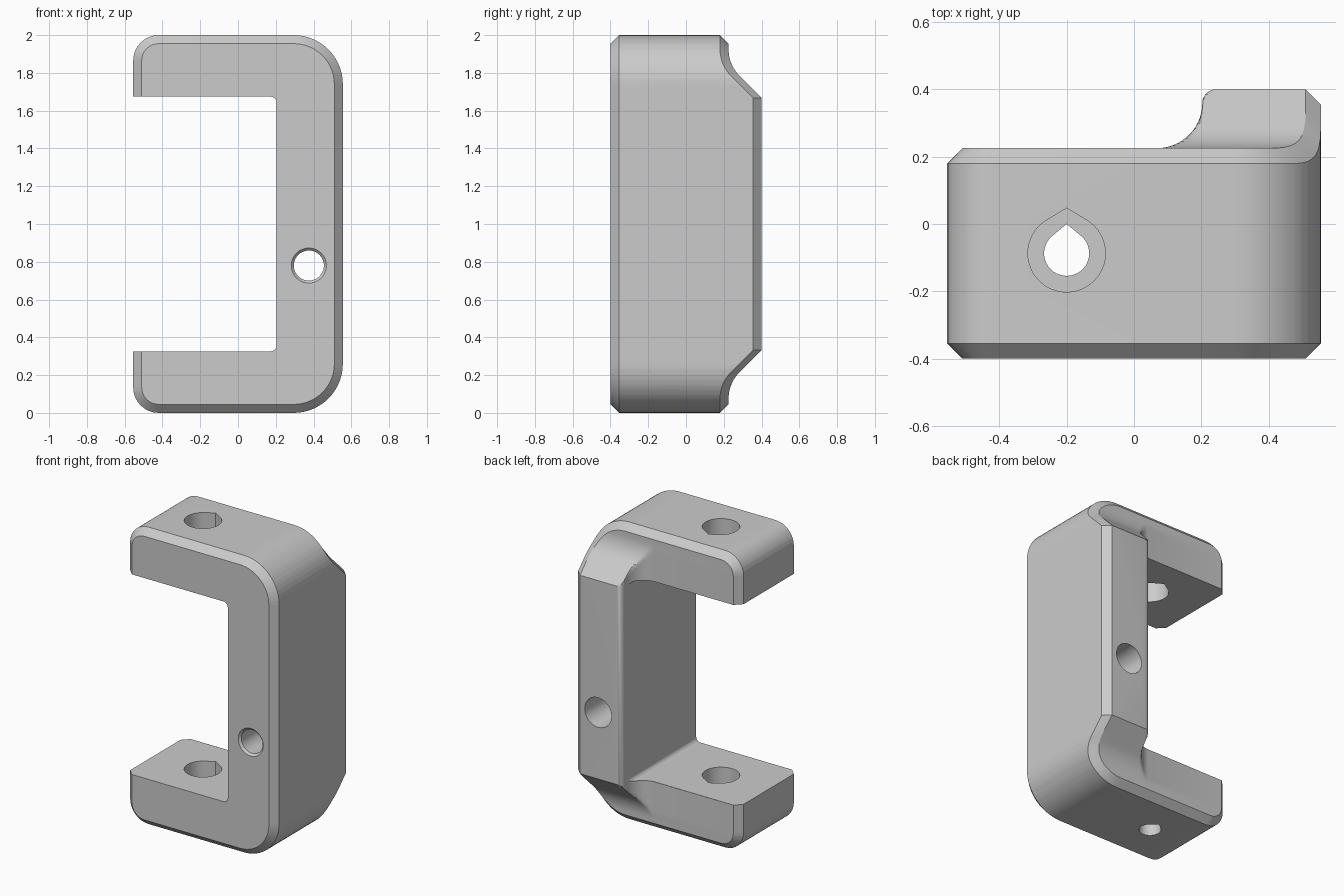
import bpy, bmesh
from math import sin, cos, pi, sqrt, radians

cube = bpy.data.objects.get("Cube")
if cube:
    bpy.data.objects.remove(cube, do_unlink=True)

grey = bpy.data.materials.new("light_grey")
grey.use_nodes = True
colour = (0.6, 0.6, 0.6, 1)
grey.diffuse_color = colour
grey.node_tree.nodes["Principled BSDF"].inputs["Base Color"].default_value = colour

W, CH = 0.555, 0.045           # half width, chamfer
IN_X, IN_H, IN_R = 0.204, 0.674, 0.03   # inner opening edge, half height, fillet
ARM_Y, SPINE_Y = 0.225, 0.4    # back faces of arms and spine
FIL, RND, RX = 0.135, 0.04, 0.203
KINK, RAMP_R = 0.668, 0.2
RAMP_TOP = SPINE_Y - ARM_Y + KINK + RAMP_R * (sqrt(2) - 1)
RAMP_MID = RAMP_TOP - RAMP_R * sqrt(0.5)


def arc(cx, cz, r, a0, a1, n):
    return [(cx + r * cos(radians(a0 + (a1 - a0) * i / n)),
             cz + r * sin(radians(a0 + (a1 - a0) * i / n))) for i in range(n + 1)]


def outer_path(inset):
    """Open outer edge of the C, from upper arm tip round to lower arm tip."""
    rl, rr = 0.135, 0.26
    top = [(-W + inset, 1 + IN_H)]
    top += arc(-W + rl, 2 - rl, rl - inset, 180, 90, 8)
    top += arc(W - rr, 2 - rr, rr - inset, 90, 0, 14)
    return top + [(x, 2 - z) for x, z in reversed(top)]


def depth_across(x):
    """Back depth across x: arm, hollow fillet, rounded spine edge."""
    if x <= RX - FIL:
        return ARM_Y
    if x <= RX:
        return ARM_Y + FIL - sqrt(max(0, FIL ** 2 - (x - RX + FIL) ** 2))
    if x < RX + RND:
        return SPINE_Y - RND + sqrt(RND ** 2 - (RX + RND - x) ** 2)
    return SPINE_Y


def depth_along(z):
    """Back depth along z: spine, sloping ramp, hollow curve, arm."""
    h = abs(z - 1)
    if h <= KINK:
        return SPINE_Y
    if h <= RAMP_MID:
        return SPINE_Y - (h - KINK)
    if h < RAMP_TOP:
        return ARM_Y + RAMP_R - sqrt(RAMP_R ** 2 - (RAMP_TOP - h) ** 2)
    return ARM_Y


# C plate, laid flat with its chamfer strip
bm = bmesh.new()
outer = [bm.verts.new((x, -CH, z)) for x, z in outer_path(0)]
inner = [bm.verts.new((x, 0, z)) for x, z in outer_path(CH)]
for i in range(len(outer) - 1):
    bm.faces.new((outer[i], outer[i + 1], inner[i + 1], inner[i]))
corner = arc(IN_X - IN_R, 1 + IN_H - IN_R, IN_R, 0, 90, 6)
opening = [(x, 2 - z) for x, z in reversed(corner)] + corner
bm.faces.new(inner + [bm.verts.new((x, 0, z)) for x, z in opening])

# Cut lines for the curved back
xs = [RX - FIL + FIL * sin(pi / 2 * i / 14) for i in range(15)]
xs += [RX + RND - RND * cos(pi / 2 * i / 6) for i in range(1, 7)]
hs = [KINK] + [KINK + (RAMP_MID - KINK) * i / 8 for i in range(1, 8)]
hs += [RAMP_TOP - RAMP_R * sin(pi / 4 * i / 10) for i in range(11)]
cuts = [((x, 0, 0), (1, 0, 0)) for x in xs]
cuts += [((0, 0, 1 + s * h), (0, 0, 1)) for h in hs for s in (-1, 1)]
for co, no in cuts:
    bmesh.ops.bisect_plane(bm, geom=bm.verts[:] + bm.edges[:] + bm.faces[:],
                           dist=1e-5, plane_co=co, plane_no=no)

# Thicken into front and back
back = bm.verts[:]
res = bmesh.ops.extrude_face_region(bm, geom=bm.faces[:], use_keep_orig=True)
for v in res["geom"]:
    if isinstance(v, bmesh.types.BMVert):
        v.co.y = -0.4 - v.co.y
for v in back:
    v.co.y += min(depth_across(v.co.x), depth_along(v.co.z))
bmesh.ops.recalc_face_normals(bm, faces=bm.faces[:])
mesh = bpy.data.meshes.new("bracket")
bm.to_mesh(mesh)
bm.free()
bracket = bpy.data.objects.new("bracket", mesh)
bpy.context.collection.objects.link(bracket)
mesh.materials.append(grey)


def cut_with(cutter):
    cutter.hide_render = True
    bpy.ops.object.select_all(action="DESELECT")
    bpy.context.view_layer.objects.active = bracket
    bracket.select_set(True)
    mod = bracket.modifiers.new("hole", "BOOLEAN")
    mod.operation, mod.solver, mod.object = "DIFFERENCE", "EXACT", cutter
    bpy.ops.object.modifier_apply(modifier=mod.name)
    bpy.data.objects.remove(cutter, do_unlink=True)


def teardrop(r, tip, z0, z1):
    """Vertical teardrop cutter pointing to the back."""
    half = math_angle = 90 - radians_to_tip(r, tip)
    pts = arc(-0.2, -0.087, r, 90 + 90 - half, 360 + half, 40)
    pts.append((-0.2, -0.087 + tip))
    b = bmesh.new()
    face = b.faces.new([b.verts.new((x, y, z0)) for x, y in pts])
    new = bmesh.ops.extrude_face_region(b, geom=[face], use_keep_orig=True)["geom"]
    for v in new:
        if isinstance(v, bmesh.types.BMVert):
            v.co.z = z1
    bmesh.ops.recalc_face_normals(b, faces=b.faces[:])
    me = bpy.data.meshes.new("hole_cutter")
    b.to_mesh(me)
    b.free()
    ob = bpy.data.objects.new("hole_cutter", me)
    bpy.context.collection.objects.link(ob)
    return ob


def radians_to_tip(r, tip):
    """Angle in degrees between the tip and its tangent point."""
    from math import acos, degrees
    return degrees(acos(r / tip))


def cone(r1, r2, y0, y1):
    bpy.ops.mesh.primitive_cone_add(vertices=48, radius1=r1, radius2=r2, depth=y1 - y0,
                                    location=(0.375, (y0 + y1) / 2, 0.78),
                                    rotation=(-pi / 2, 0, 0))
    return bpy.context.object


# Holes: wide through the upper arm and into the lower, narrow below, bore in spine
cut_with(teardrop(0.115, 0.134, 0.12, 2.1))
cut_with(teardrop(0.067, 0.087, -0.1, 0.2))
cut_with(cone(0.078, 0.101, -0.45, 0.45))
cut_with(cone(0.113, 0.073, -0.42, -0.38))

bpy.ops.object.select_all(action="DESELECT")
bracket.select_set(True)
bpy.context.view_layer.objects.active = bracket
bpy.ops.object.shade_smooth_by_angle(angle=radians(28))
